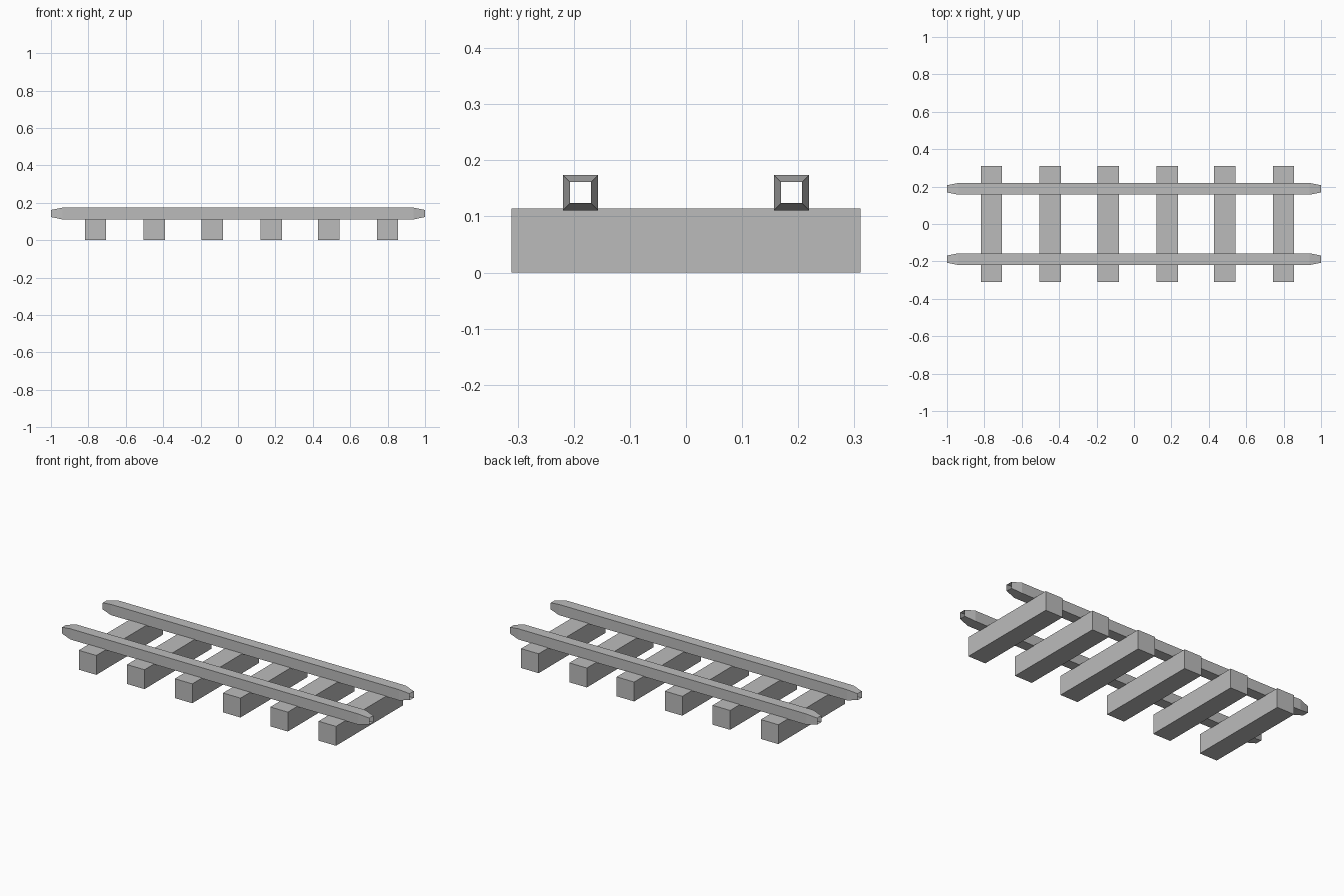
import bpy
import bmesh

cube = bpy.data.objects.get("Cube")
if cube:
    bpy.data.objects.remove(cube, do_unlink=True)

grey = bpy.data.materials.new("plain_grey")
grey.use_nodes = True
colour = (0.5, 0.5, 0.5, 1)
grey.diffuse_color = colour
grey.node_tree.nodes["Principled BSDF"].inputs["Base Color"].default_value = colour


def add_object(name, bm, location):
    mesh = bpy.data.meshes.new(name)
    bmesh.ops.recalc_face_normals(bm, faces=bm.faces)
    bm.to_mesh(mesh)
    bm.free()
    mesh.materials.append(grey)
    obj = bpy.data.objects.new(name, mesh)
    obj.location = location
    bpy.context.collection.objects.link(obj)


def add_sleeper(name, x):
    width, depth, height = 0.114, 0.622, 0.114
    bm = bmesh.new()
    bmesh.ops.create_cube(bm, size=1)
    bmesh.ops.scale(bm, vec=(width, depth, height), verts=bm.verts)
    add_object(name, bm, (x, 0, height / 2))


def add_rail(name, y):
    # Square tube with tapered, open ends
    stations = [(-1, 0.019), (-0.938, 0.0315), (0.938, 0.0315), (1, 0.019)]
    corners = [(-1, -1), (1, -1), (1, 1), (-1, 1)]
    bm = bmesh.new()
    rings = [[bm.verts.new((x, a * r, b * r)) for a, b in corners]
             for x, r in stations]
    for near, far in zip(rings, rings[1:]):
        for i in range(4):
            j = (i + 1) % 4
            bm.faces.new((near[i], near[j], far[j], far[i]))
    add_object(name, bm, (0, y, 0.1425))


# Cross sleepers, slightly uneven in spacing
for n, x in enumerate((-0.762, -0.448, -0.137, 0.177, 0.485, 0.799), 1):
    add_sleeper(f"sleeper_{n}", x)

# Pair of rails
add_rail("front_rail", -0.188)
add_rail("back_rail", 0.188)
